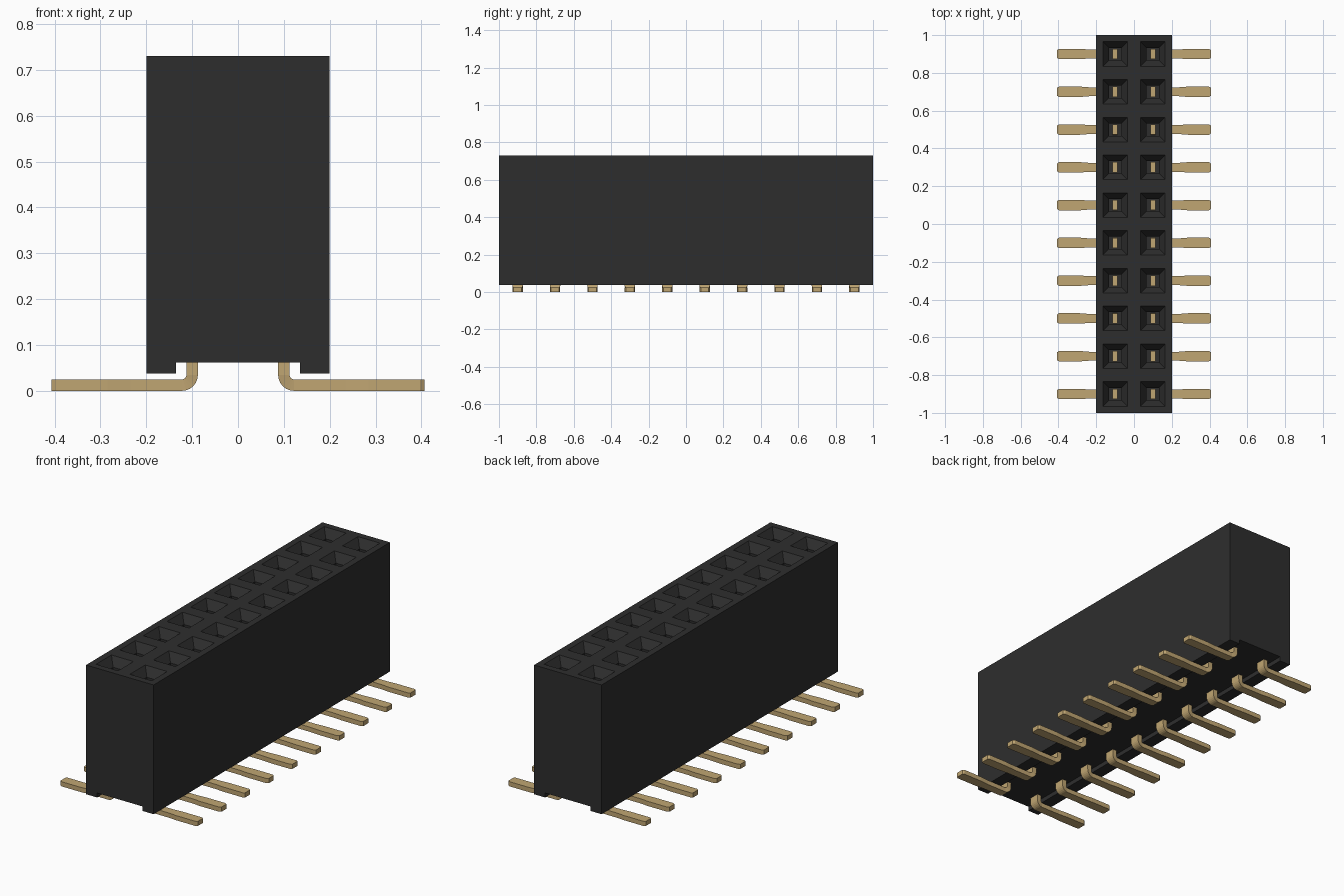
import bpy, bmesh, math

cube = bpy.data.objects.get("Cube")
if cube:
    bpy.data.objects.remove(cube, do_unlink=True)


def material(name, color):
    m = bpy.data.materials.new(name)
    m.use_nodes = True
    m.diffuse_color = (*color, 1)
    bsdf = next(n for n in m.node_tree.nodes if n.type == 'BSDF_PRINCIPLED')
    bsdf.inputs["Base Color"].default_value = (*color, 1)
    return m


black = material("black plastic", (0.027, 0.027, 0.027))
gold = material("gold metal", (0.53, 0.38, 0.17))


def finish(bm, name, mat):
    bmesh.ops.remove_doubles(bm, verts=bm.verts[:], dist=1e-5)
    bmesh.ops.recalc_face_normals(bm, faces=bm.faces[:])
    me = bpy.data.meshes.new(name)
    bm.to_mesh(me)
    bm.free()
    me.materials.append(mat)
    return me


def add(name, me):
    ob = bpy.data.objects.new(name, me)
    bpy.context.collection.objects.link(ob)
    return ob


def face(bm, pts):
    return bm.faces.new([bm.verts.new(p) for p in pts])


def loft(bm, rings):
    """Bridge consecutive four-point rings with quads."""
    for a, b in zip(rings, rings[1:]):
        for i in range(4):
            j = (i + 1) % 4
            face(bm, (a[i], a[j], b[j], b[i]))


# Main dimensions
W, L = 0.2, 1.0                          # half width and half length of housing
TOP, BASE, CHANNEL = 0.73, 0.038, 0.062  # heights
CH = 0.135                               # half width of the underside channel
MOUTH, HOLE = 0.065, 0.033               # half sizes of socket mouth and bore
FUNNEL, FLOOR = 0.045, 0.12              # funnel depth, bore floor height
rows = [-0.9 + 0.2 * i for i in range(10)]
cols = [-0.1, 0.1]

# Housing: top grid with a tapered socket in every second cell
bm = bmesh.new()
xs = [-W] + [c + s * MOUTH for c in cols for s in (-1, 1)] + [W]
ys = [-L] + [r + s * MOUTH for r in rows for s in (-1, 1)] + [L]


def square(cx, cy, h, z):
    return [(cx - h, cy - h, z), (cx + h, cy - h, z),
            (cx + h, cy + h, z), (cx - h, cy + h, z)]


for i in range(len(xs) - 1):
    for j in range(len(ys) - 1):
        if i % 2 and j % 2:
            cx, cy = cols[i // 2], rows[j // 2]
            rings = [square(cx, cy, MOUTH, TOP),
                     square(cx, cy, HOLE, TOP - FUNNEL),
                     square(cx, cy, HOLE, FLOOR)]
            loft(bm, rings)
            face(bm, rings[-1])
        else:
            face(bm, [(xs[i], ys[j], TOP), (xs[i + 1], ys[j], TOP),
                      (xs[i + 1], ys[j + 1], TOP), (xs[i], ys[j + 1], TOP)])

# Housing: ends, sides and the channelled underside
under = [(W, BASE), (CH, BASE), (CH, CHANNEL),
         (-CH, CHANNEL), (-CH, BASE), (-W, BASE)]
for y in (-L, L):
    face(bm, [(x, y, TOP) for x in xs] + [(x, y, z) for x, z in under])
for x in (-W, W):
    face(bm, [(x, y, TOP) for y in ys] + [(x, L, BASE), (x, -L, BASE)])
for (x0, z0), (x1, z1) in zip(under, under[1:]):
    face(bm, [(x0, -L, z0), (x1, -L, z1), (x1, L, z1), (x0, L, z0)])
add("housing", finish(bm, "housing", black))

# Contact pin: upright leg, rounded bend and flat foot with a chamfered tip
T = 0.0125                               # half thickness
R = 0.0225                               # bend radius at the centre line
stations = [(0.1, 0.2, -1, 0, 0.027), (0.1, 0.06, -1, 0, 0.028)]
for k in range(7):
    a = math.pi + k * math.pi / 12
    n = (math.cos(a), math.sin(a))
    stations.append((0.1 + R + R * n[0], T + R + R * n[1], *n, 0.028 - 0.0008 * k))
stations += [(x, T, 0, -1, w) for x, w in
             ((0.235, 0.0235), (0.285, 0.0275), (0.397, 0.0275), (0.407, 0.021))]
bm = bmesh.new()
rings = []
for x, z, nx, nz, w in stations:
    rings.append([(x + s * T * nx, t * w, z + s * T * nz)
                  for s, t in ((1, -1), (1, 1), (-1, 1), (-1, -1))])
loft(bm, rings)
face(bm, rings[0])
face(bm, rings[-1])
pin_mesh = finish(bm, "contact_pin", gold)

# Pins in both columns, the right column turned to point the other way
for side, turn in (("left", 0), ("right", math.pi)):
    for i, y in enumerate(rows):
        pin = add(f"{side}_pin_{i + 1}", pin_mesh)
        pin.location.y = y
        pin.rotation_euler.z = turn
